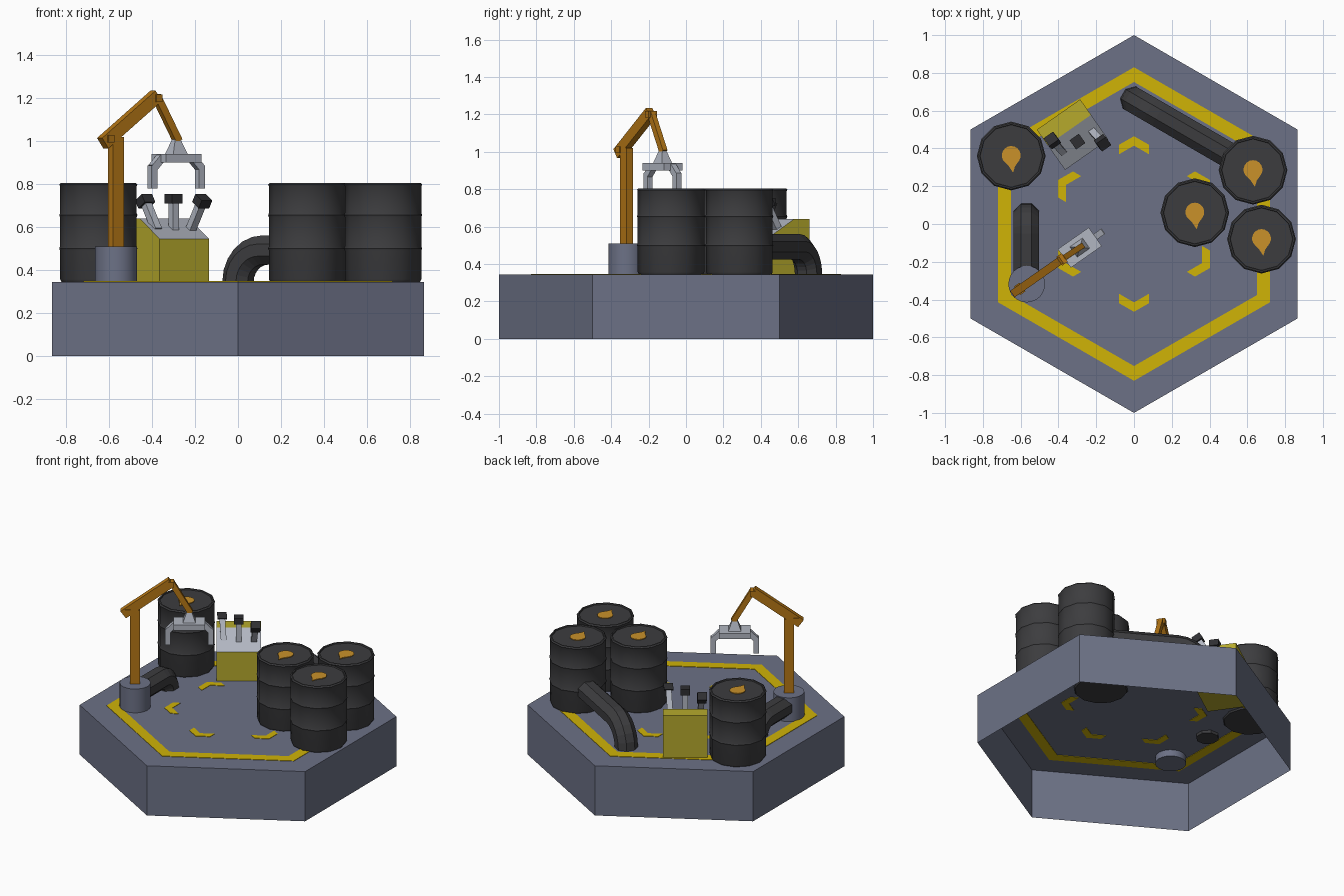
import bpy, bmesh, math
from mathutils import Vector as V

if "Cube" in bpy.data.objects:
    bpy.data.objects.remove(bpy.data.objects["Cube"])


def material(name, rgb):
    col = [(c / 255) ** 2.2 for c in rgb] + [1]
    m = bpy.data.materials.new(name)
    m.use_nodes = True
    m.diffuse_color = col
    m.node_tree.nodes["Principled BSDF"].inputs["Base Color"].default_value = col
    return m


slate = material("slate blue", (108, 113, 133))
marking = material("marking yellow", (207, 178, 15))
olive = material("olive yellow", (180, 168, 48))
charcoal = material("charcoal", (63, 63, 65))
black = material("knob black", (50, 50, 53))
orange = material("crane orange", (180, 118, 28))
amber = material("amber", (200, 144, 46))
silver = material("silver", (176, 181, 192))


def build(name, verts, faces, *mats, smooth=False, fix=True):
    bm = bmesh.new()
    vs = [bm.verts.new(v) for v in verts]
    for f in faces:
        bm.faces.new([vs[i] for i in f])
    if fix:
        bmesh.ops.recalc_face_normals(bm, faces=bm.faces)
    me = bpy.data.meshes.new(name)
    bm.to_mesh(me)
    bm.free()
    ob = bpy.data.objects.new(name, me)
    bpy.context.collection.objects.link(ob)
    for m in mats:
        me.materials.append(m)
    if smooth:
        bpy.ops.object.select_all(action="DESELECT")
        ob.select_set(True)
        bpy.context.view_layer.objects.active = ob
        bpy.ops.object.shade_smooth_by_angle(angle=math.radians(35))
    return ob


def loft(name, rings, *mats, smooth=False):
    """Skin a list of equal closed rings and cap both ends."""
    n = len(rings[0])
    faces = [(k * n + i, k * n + (i + 1) % n, (k + 1) * n + (i + 1) % n, (k + 1) * n + i)
             for k in range(len(rings) - 1) for i in range(n)]
    faces += [tuple(range(n))[::-1], tuple(range((len(rings) - 1) * n, len(rings) * n))]
    return build(name, [p for r in rings for p in r], faces, *mats, smooth=smooth)


def plate(name, outline, z, mat, half=0.003):
    return loft(name, [[(p[0], p[1], z + h) for p in outline] for h in (-half, half)], mat)


def lathe(name, x, y, profile, sides, mat):
    rings = [[(x + r * math.cos(i * math.tau / sides), y + r * math.sin(i * math.tau / sides), z)
              for i in range(sides)] for r, z in profile]
    return loft(name, rings, mat, smooth=True)


def beam(name, p, q, side, w, h, mat, taper=1):
    """Box from p to q, w wide along side and h deep across it."""
    p, q, s = V(p), V(q), V(side).normalized()
    u = s.cross(q - p).normalized()
    rings = [[c + s * a * w * k / 2 + u * b * h * k / 2 for a, b in ((-1, -1), (1, -1), (1, 1), (-1, 1))]
             for c, k in ((p, 1), (q, taper))]
    return loft(name, rings, mat)


def pipe(name, start, heading, bend, length, r=0.068):
    """Octagonal pipe rising out of the deck, bending over and running level."""
    start, d, up = V(start), V(heading).normalized(), V((0, 0, 1))
    s = up.cross(d)
    path = [(start - up * 0.02, up)]
    for i in range(7):
        a = i * math.pi / 12
        path.append((start + d * bend * (1 - math.cos(a)) + up * bend * math.sin(a),
                     d * math.sin(a) + up * math.cos(a)))
    path.append((start + d * length + up * bend, d))
    angles = [(i + 0.5) * math.pi / 4 for i in range(8)]
    R = r / math.cos(math.pi / 8)
    return loft(name, [[p + R * (math.cos(a) * s + math.sin(a) * t.cross(s)) for a in angles]
                       for p, t in path], charcoal)


DECK = 0.345


def hexagon(r, z=0):
    return [V((r * math.cos(a), r * math.sin(a), z))
            for a in (math.pi / 6 + k * math.pi / 3 for k in range(6))]


# Platform: hollow hexagonal shell, open underneath
build("platform", hexagon(1) + hexagon(1, DECK),
      [(i, (i + 1) % 6, 6 + (i + 1) % 6, 6 + i) for i in range(6)] + [tuple(range(6, 12))],
      slate, fix=False)

# Painted border and corner chevrons
outer, inner = hexagon(0.83), hexagon(0.752)
tips, notches = hexagon(0.465), hexagon(0.415)
for k in range(6):
    n = (k + 1) % 6
    plate("border_stripe", [outer[k], outer[n], inner[n], inner[k]], DECK, marking)
    ahead = (tips[n] - tips[k]).normalized() * 0.092
    back = (tips[k - 1] - tips[k]).normalized() * 0.092
    plate("chevron", [tips[k] + back, tips[k], tips[k] + ahead,
                      notches[k] + ahead, notches[k], notches[k] + back], DECK, marking)

# Oil barrels with ribs, recessed lid and a drop emblem
barrel = [(0.165, 0.335), (0.172, 0.345), (0.178, 0.357)]
for z in (0.5, 0.655):
    barrel += [(0.178, z - 0.01), (0.182, z), (0.178, z + 0.01)]
barrel += [(0.178, 0.79), (0.182, 0.797), (0.175, 0.805), (0.167, 0.805), (0.165, 0.797)]
drop = [(0.05 * math.cos(a), 0.05 * math.sin(a) + 0.003)
        for a in (math.radians(-30 + 20 * i) for i in range(13))] + [(-0.012, -0.055), (0.01, -0.088), (0.02, -0.055)]
for x, y in ((-0.65, 0.36), (0.63, 0.285), (0.322, 0.06), (0.675, -0.08)):
    lathe("barrel", x, y, barrel, 12, charcoal)
    plate("drop_emblem", [(x + a, y + b) for a, b in drop], 0.799, amber)

# Pipes
pipe("barrel_pipe", (0, 0.655, DECK), (0.63, -0.365, 0), 0.148, 0.6)
pipe("crane_pipe", (-0.57, 0.04, DECK), (0, -1, 0), 0.09, 0.32)

# Shared diagonal frame of the crane and console
ang = math.radians(35)
along = V((math.cos(ang), math.sin(ang), 0))
across = V((-math.sin(ang), math.cos(ang), 0))
up = V((0, 0, 1))

# Crane
cx, cy = -0.568, -0.318
lathe("crane_base", cx, cy, [(0.097, 0.3), (0.097, 0.51)], 24, slate)
beam("crane_post", (cx, cy, 0.5), (cx, cy, 1.02), across, 0.042, 0.063, orange)
foot = V((cx, cy, 1.035)) - along * 0.075 - up * 0.045
elbow = V((cx, cy, 1.21)) + along * 0.228
wrist = V((-0.28, -0.12, 1.0))
beam("crane_boom", foot, elbow, across, 0.042, 0.06, orange)
beam("crane_forearm", elbow, wrist, across, 0.03, 0.036, orange)
for name, c in (("elbow_pin", elbow - up * 0.01), ("shoulder_pin", foot + along * 0.03 + up * 0.02)):
    beam(name, c - across * 0.028, c + across * 0.028, along, 0.035, 0.035, orange)

# Claw
hub = V((-0.287, -0.125, 0))
beam("claw_mount", hub + up * 0.935, hub + up * 1.015, across, 0.07, 0.085, silver, taper=0.3)
beam("claw_bar", hub + up * 0.9, hub + up * 0.94, across, 0.12, 0.2, silver)
for sgn in (-1, 1):
    shoulder = hub + along * sgn * 0.085 + up * 0.925
    knuckle = hub + along * sgn * 0.135 + up * 0.875
    beam("claw_knuckle", shoulder, knuckle, across, 0.034, 0.036, silver)
    beam("claw_finger", knuckle + up * 0.012, knuckle - up * 0.095, across, 0.034, 0.034, silver)

# Control console with a sloped panel
mid = V((-0.325, 0.473, 0))
side = [(-0.13, 0.335), (-0.13, 0.545), (0.03, 0.64), (0.13, 0.64), (0.13, 0.335)]
console = loft("console", [[mid + along * x + across * y + up * z for y, z in side]
                           for x in (-0.14, 0.14)], olive, silver)
for f in console.data.polygons:
    if 0.1 < f.normal.z < 0.95:
        f.material_index = 1

# Levers leaning back, upright and forward
for offset, lean in ((-0.095, 0.075), (0, 0), (0.095, -0.075)):
    foot = mid + along * offset - across * 0.045 + up * 0.585
    top = foot + along * offset * 0.1 + across * lean + up * (0.125 if lean else 0.135)
    axis = (top - foot).normalized()
    beam("lever_stick", foot, top, along, 0.036, 0.036, silver)
    beam("lever_knob", top - axis * 0.01, top + axis * 0.033, along, 0.06, 0.06, black)
